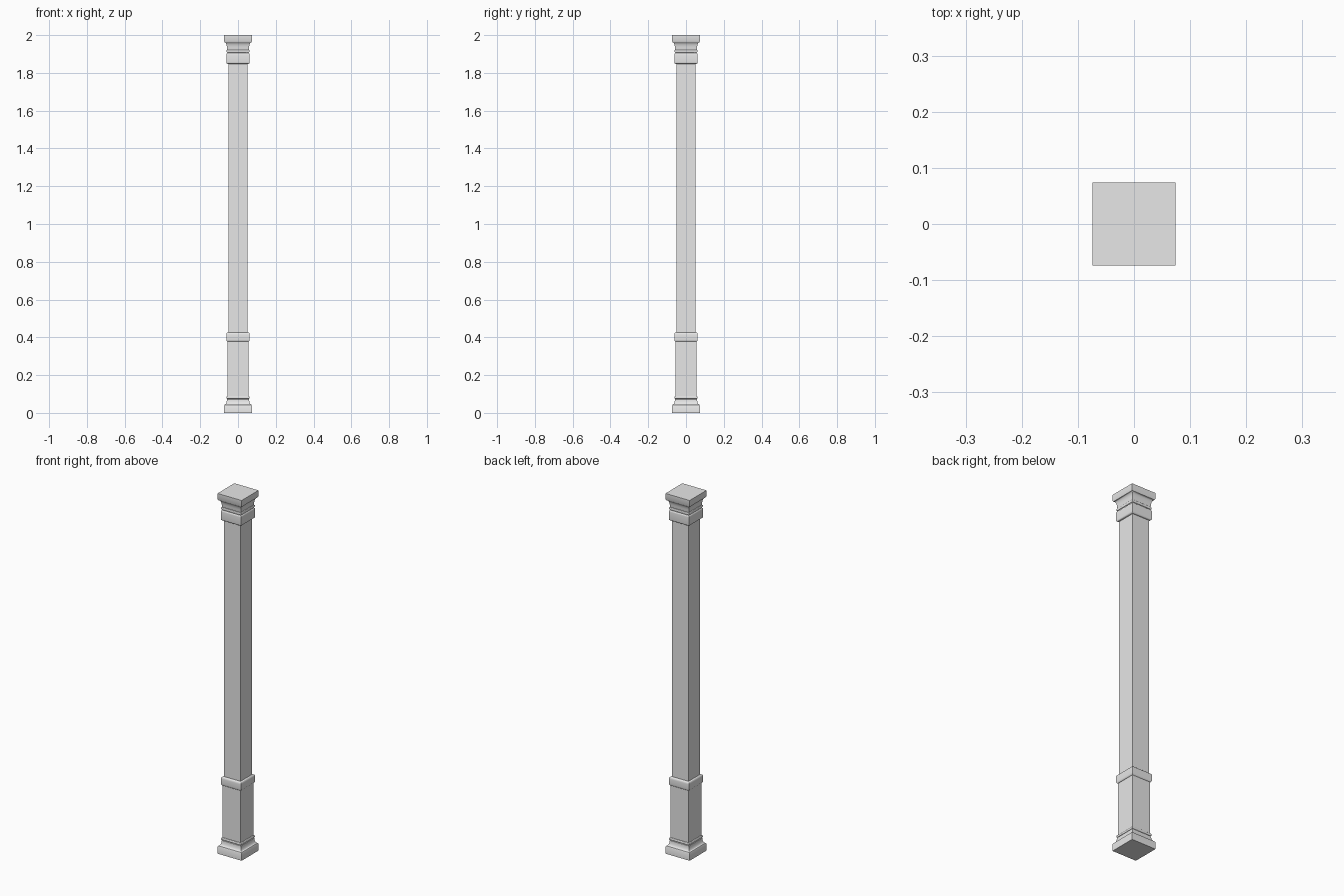
import bpy, bmesh, math

if "Cube" in bpy.data.objects:
    bpy.data.objects.remove(bpy.data.objects["Cube"])

stone = bpy.data.materials.new("light_grey")
stone.diffuse_color = (0.8, 0.8, 0.8, 1)
stone.use_nodes = True
stone.node_tree.nodes["Principled BSDF"].inputs["Base Color"].default_value = stone.diffuse_color


def arc(r0, z0, r1, z1, a0, a1, n=6):
    """Quarter-ellipse points from (r0, z0) to (r1, z1), between angles a0 and a1."""
    c0, c1 = math.cos(a0), math.cos(a1)
    s0, s1 = math.sin(a0), math.sin(a1)
    pts = []
    for i in range(n + 1):
        a = a0 + (a1 - a0) * i / n
        pts.append((r0 + (r1 - r0) * (math.cos(a) - c0) / (c1 - c0),
                    z0 + (z1 - z0) * (math.sin(a) - s0) / (s1 - s0)))
    return pts


def round_out(r, z0, z1, d, n=4):
    """Band with rounded upper and lower edges; d is the rounding size."""
    return (arc(r - d, z0, r, z0 + d * 1.3, -math.pi / 2, 0, n)
            + arc(r, z1 - d * 1.3, r - d, z1, 0, math.pi / 2, n))


def square_part(name, profile):
    """Sweep a (half width, height) profile round a square and cap both ends."""
    bm = bmesh.new()
    rings = []
    for r, z in profile:
        rings.append([bm.verts.new((x * r, y * r, z))
                      for x, y in ((-1, -1), (1, -1), (1, 1), (-1, 1))])
    for low, high in zip(rings, rings[1:]):
        for i in range(4):
            j = (i + 1) % 4
            bm.faces.new((low[i], low[j], high[j], high[i]))
    bm.faces.new(rings[0][::-1])
    bm.faces.new(rings[-1])
    mesh = bpy.data.meshes.new(name)
    bm.to_mesh(mesh)
    bm.free()
    mesh.materials.append(stone)
    obj = bpy.data.objects.new(name, mesh)
    bpy.context.collection.objects.link(obj)
    bpy.ops.object.select_all(action='DESELECT')
    obj.select_set(True)
    bpy.context.view_layer.objects.active = obj
    bpy.ops.object.shade_smooth_by_angle(angle=math.radians(35))
    return obj


# Plinth: square foot, hollow moulding, small bead
square_part("base_moulding",
            [(0.074, 0), (0.074, 0.038)]
            + arc(0.071, 0.043, 0.059, 0.072, -math.pi / 2, -math.pi)
            + round_out(0.061, 0.074, 0.088, 0.005))

# Straight sections
square_part("pedestal", [(0.056, 0.08), (0.056, 0.385)])
square_part("shaft", [(0.051, 0.38), (0.051, 1.86)])

# Rounded band between pedestal and shaft
square_part("collar", round_out(0.062, 0.376, 0.426, 0.009))

# Capital: neck band, bead, flared hollow and top slab
square_part("capital_neck", round_out(0.062, 1.848, 1.906, 0.007))
square_part("capital_top",
            [(0.056, 1.90)]
            + round_out(0.061, 1.908, 1.922, 0.004)
            + arc(0.058, 1.926, 0.071, 1.962, math.pi, math.pi / 2)
            + [(0.074, 1.967), (0.074, 2.0)])
